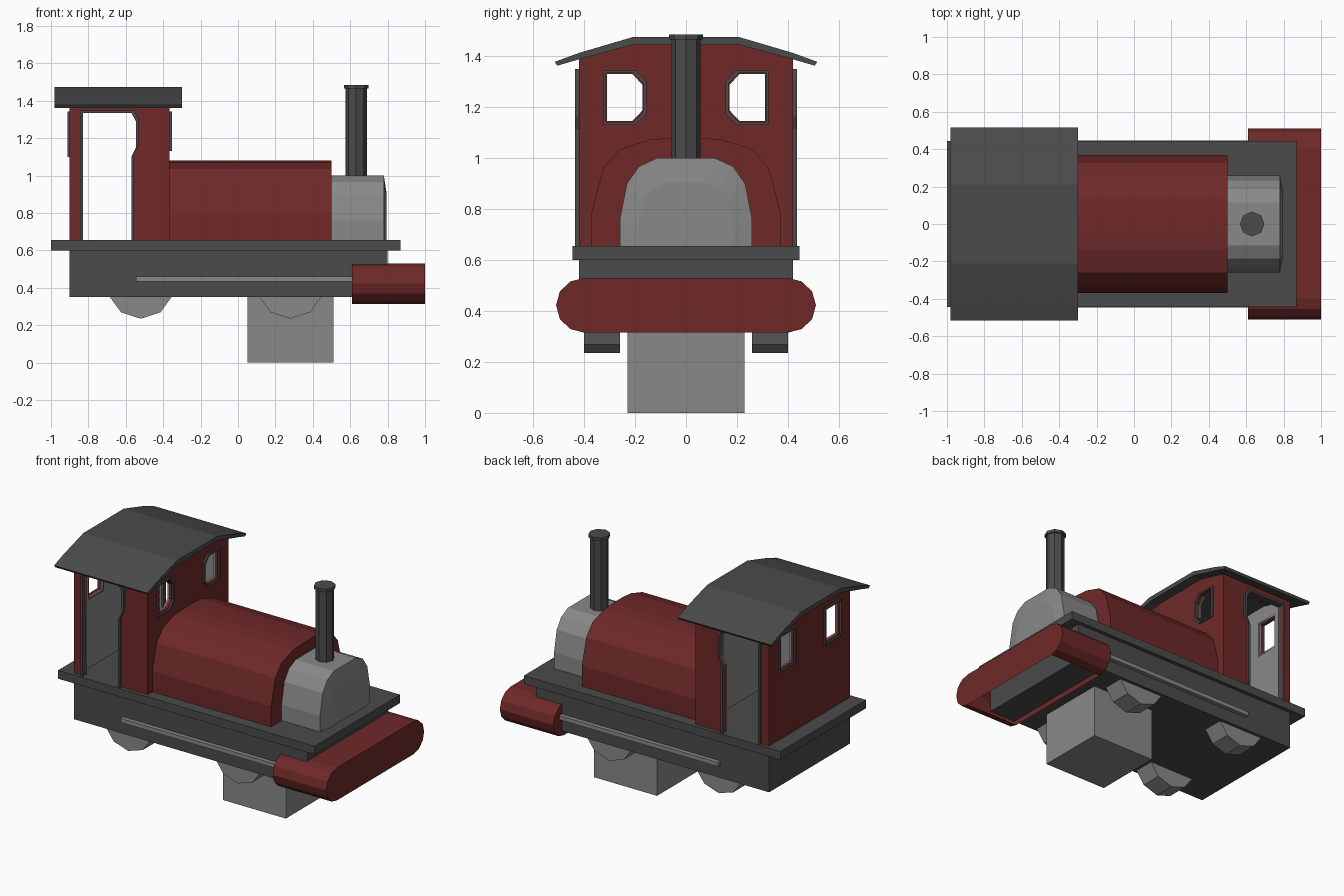
import bpy, bmesh, math

if "Cube" in bpy.data.objects:
    bpy.data.objects.remove(bpy.data.objects["Cube"])

def material(name, r, g, b):
    m = bpy.data.materials.new(name)
    m.diffuse_color = (r, g, b, 1)
    m.use_nodes = True
    m.node_tree.nodes["Principled BSDF"].inputs["Base Color"].default_value = m.diffuse_color
    return m

RED = material("red_paint", 0.16, 0.022, 0.022)
DARK = material("dark_grey", 0.07, 0.07, 0.07)
GREY = material("light_grey", 0.25, 0.25, 0.25)

def add(name, bm, mat):
    me = bpy.data.meshes.new(name)
    bm.to_mesh(me)
    bm.free()
    me.materials.append(mat)
    ob = bpy.data.objects.new(name, me)
    bpy.context.collection.objects.link(ob)
    return ob

# Flat outline (with optional holes) extruded from a to b along x or y
def plate(name, loops, axis, a, b, mat):
    cu = bpy.data.curves.new(name, 'CURVE')
    cu.dimensions, cu.fill_mode, cu.extrude = '2D', 'BOTH', abs(b - a) / 2
    for loop in loops:
        s = cu.splines.new('POLY')
        s.points.add(len(loop) - 1)
        for p, (u, v) in zip(s.points, loop):
            p.co = (u, v, 0, 1)
        s.use_cyclic_u = True
    tmp = bpy.data.objects.new(name + "_outline", cu)
    bpy.context.collection.objects.link(tmp)
    bpy.context.view_layer.update()
    me = bpy.data.meshes.new_from_object(tmp.evaluated_get(bpy.context.evaluated_depsgraph_get()))
    bpy.data.objects.remove(tmp)
    bm = bmesh.new()
    bm.from_mesh(me)
    bpy.data.meshes.remove(me)
    mid = (a + b) / 2
    for v in bm.verts:
        u, t, w = v.co
        v.co = (mid + w, u, t) if axis == 'x' else (u, mid - w, t)
    bmesh.ops.remove_doubles(bm, verts=bm.verts, dist=1e-5)
    bmesh.ops.recalc_face_normals(bm, faces=bm.faces)
    for f in bm.faces:
        f.smooth = False
    return add(name, bm, mat)

def box(name, x0, x1, y0, y1, z0, z1, mat):
    return plate(name, [[(x0, z0), (x1, z0), (x1, z1), (x0, z1)]], 'y', y0, y1, mat)

def mirrored(half):
    return half + [(-u, v) for u, v in reversed(half)]

def grow(loop, m):
    us, vs = [p[0] for p in loop], [p[1] for p in loop]
    cu, cv = (min(us) + max(us)) / 2, (min(vs) + max(vs)) / 2
    return [(u + math.copysign(m, u - cu), v + math.copysign(m, v - cv)) for u, v in loop]

# Chassis
box("running_board", -1, 0.87, -0.445, 0.445, 0.60, 0.655, DARK)
box("frame", -0.9, 0.8, -0.42, 0.42, 0.35, 0.60, DARK)
box("under_block", 0.05, 0.51, -0.23, 0.23, 0, 0.46, GREY)
for side, s in (("left", 1), ("right", -1)):
    box("side_rod_" + side, -0.545, 0.63, s * 0.41, s * 0.447, 0.435, 0.462, GREY)
    for end, x in (("rear", -0.52), ("front", 0.28)):
        ring = [(x + 0.18 * math.sin(k * math.pi / 5), 0.415 - 0.18 * math.cos(k * math.pi / 5))
                for k in range(10)]
        plate(f"wheel_{end}_{side}", [ring], 'y', s * 0.26, s * 0.40, GREY)

# Rounded buffer beam, open underneath
arc = [(0.40 + 0.11 * math.cos(t), 0.4225 + 0.1075 * math.sin(t))
       for t in (math.pi * (k / 6 - 0.5) for k in range(7))]
beam = plate("buffer_beam", [mirrored(arc)], 'x', 0.61, 1.0, RED)
bm = bmesh.new()
bm.from_mesh(beam.data)
bmesh.ops.delete(bm, geom=[f for f in bm.faces if f.normal.z < -0.99], context='FACES_ONLY')
bm.to_mesh(beam.data)
bm.free()

# Boiler
plate("boiler", [mirrored([(0.37, 0.65), (0.37, 0.79), (0.325, 0.96), (0.26, 1.035),
                           (0.14, 1.073), (0.05, 1.08)])], 'x', -0.37, 0.5, RED)

# Smokebox with slightly domed door
half = [(0.26, 0.65), (0.26, 0.76), (0.232, 0.90), (0.185, 0.967), (0.115, 1.0)]
bm = bmesh.new()
rings = [[bm.verts.new((x, y * k, 0.65 + (z - 0.65) * k)) for y, z in mirrored(half)]
         for x, k in ((0.49, 1), (0.78, 1), (0.795, 0.72))]
for r, q in zip(rings, rings[1:]):
    for i in range(len(r)):
        j = (i + 1) % len(r)
        bm.faces.new((r[i], r[j], q[j], q[i]))
bm.faces.new(rings[0])
bm.faces.new(rings[-1])
bmesh.ops.recalc_face_normals(bm, faces=bm.faces)
add("smokebox", bm, GREY)

# Chimney and lip
for name, rad, z0, z1 in (("chimney", 0.057, 0.97, 1.475), ("chimney_lip", 0.066, 1.465, 1.485)):
    bm = bmesh.new()
    bmesh.ops.create_cone(bm, cap_ends=True, segments=8, radius1=rad, radius2=rad, depth=z1 - z0)
    bmesh.ops.translate(bm, verts=bm.verts, vec=(0.632, 0, (z0 + z1) / 2))
    add(name, bm, DARK)

# Cab end walls with windows, grey lining and window trims
front_win = [(0.31, 1.145), (0.31, 1.33), (0.21, 1.33), (0.17, 1.287), (0.17, 1.188), (0.212, 1.145)]
rear_win = [(0.31, 1.115), (0.31, 1.33), (0.165, 1.33), (0.165, 1.115)]
for end, win, x, d in (("front", front_win, -0.365, 1), ("rear", rear_win, -0.9, -1)):
    wins = [win, [(-u, v) for u, v in win]]
    wall = mirrored([(0.42, 0.65), (0.42, 1.388), (0.21, 1.447)])
    lining = mirrored([(0.41, 0.65), (0.41, 1.385), (0.21, 1.44)])
    plate(f"cab_{end}_wall", [wall] + wins, 'x', x - d * 0.02, x, RED)
    plate(f"cab_{end}_lining", [lining] + wins, 'x', x - d * 0.03, x - d * 0.02, GREY)
    for i, w in enumerate(wins):
        plate(f"{end}_window_trim_{i + 1}", [grow(w, 0.014), grow(w, -0.004)], 'x',
              x - d * 0.03, x + d * 0.012, DARK)

# Cab side walls with doorways
door = [(-0.83, 0.65), (-0.83, 1.335), (-0.57, 1.335), (-0.545, 1.29), (-0.545, 1.15),
        (-0.57, 1.10), (-0.57, 0.65)]
trim = [(u, max(v, 0.65)) for u, v in grow(door, 0.014)] + door[::-1]
for side, s in (("left", 1), ("right", -1)):
    for part, x0, x1, y0, y1, mat in (("wall", -0.9, -0.365, 0.40, 0.42, RED),
                                      ("lining", -0.89, -0.375, 0.39, 0.40, GREY)):
        outline = [(x0, 0.65)] + [(x0, 1.388), (x1, 1.388), (x1, 0.65)] + door[::-1]
        plate(f"cab_{part}_{side}", [outline], 'y', s * y0, s * y1, mat)
    plate("door_trim_" + side, [trim], 'y', s * 0.39, s * 0.435, DARK)

# Roof
top = [(0.515, 1.378), (0.42, 1.413), (0.21, 1.475)]
under = [(0.21, 1.445), (0.42, 1.388), (0.505, 1.363)]
plate("cab_roof", [[(-u, v) for u, v in top] + top[::-1] + under[::-1]
                   + [(-u, v) for u, v in under]], 'x', -0.98, -0.3, DARK)
